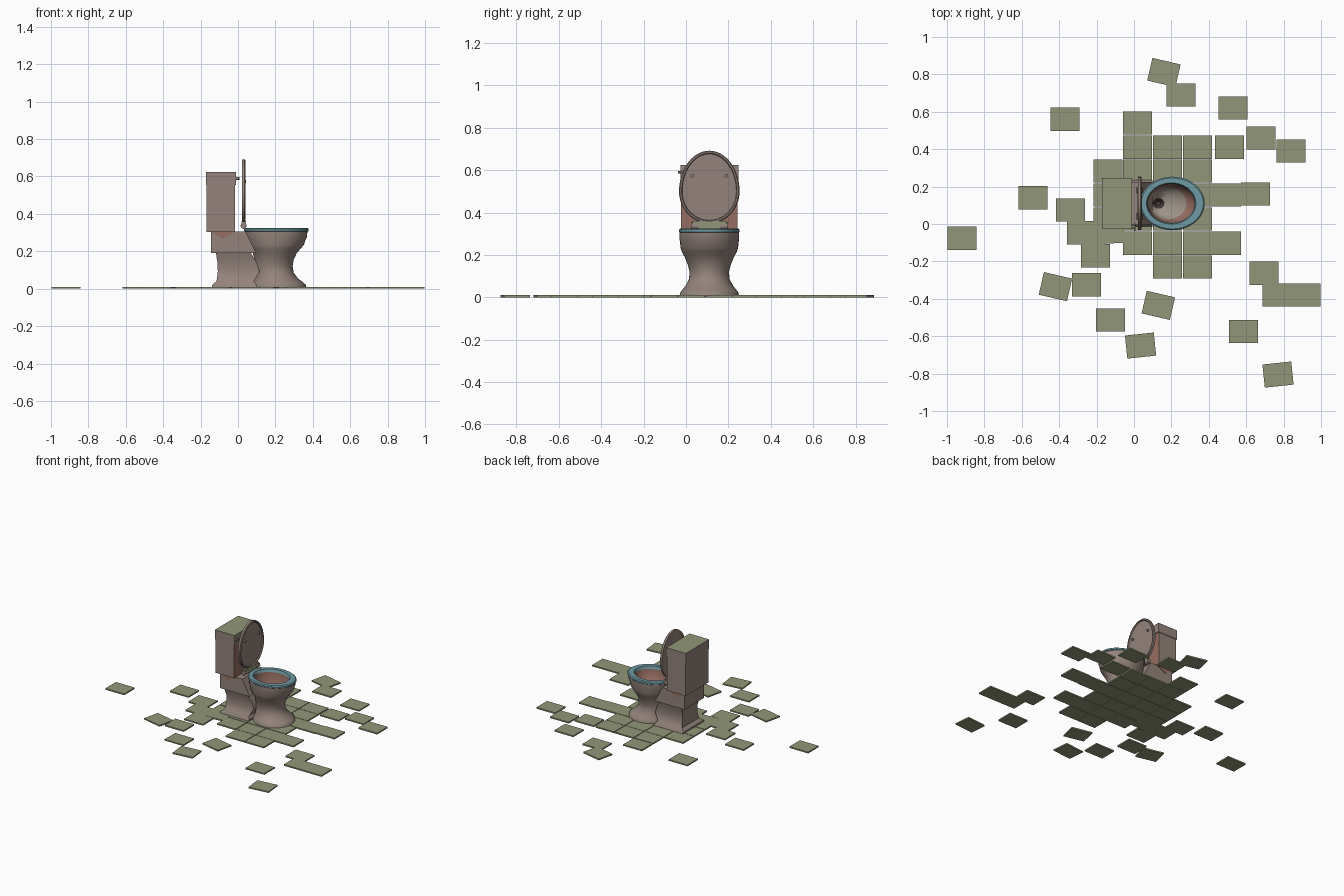
import bpy, bmesh, math
from mathutils import Matrix

if "Cube" in bpy.data.objects:
    bpy.data.objects.remove(bpy.data.objects["Cube"])

def mat(name, r, g, b):
    m = bpy.data.materials.new(name)
    lin = lambda c: ((c / 255 + 0.055) / 1.055) ** 2.4
    m.diffuse_color = (lin(r), lin(g), lin(b), 1)
    m.use_nodes = True
    m.node_tree.nodes["Principled BSDF"].inputs["Base Color"].default_value = m.diffuse_color
    return m

BODY = mat("taupe porcelain", 148, 132, 124)
OLIVE = mat("olive tile", 146, 150, 120)
BLUE = mat("blue seat", 112, 154, 164)
PINK = mat("pink brown", 150, 110, 98)
GREY = mat("pale grey", 156, 146, 136)
DARK = mat("dark drain", 70, 58, 54)
YC = 0.11  # toilet centre line

def finish(name, bm, mats, smooth=None):
    bmesh.ops.recalc_face_normals(bm, faces=bm.faces)
    me = bpy.data.meshes.new(name)
    bm.to_mesh(me)
    bm.free()
    ob = bpy.data.objects.new(name, me)
    bpy.context.collection.objects.link(ob)
    for m in mats:
        me.materials.append(m)
    if smooth:
        bpy.ops.object.select_all(action='DESELECT')
        ob.select_set(True)
        bpy.context.view_layer.objects.active = ob
        bpy.ops.object.shade_smooth_by_angle(angle=math.radians(smooth))
    return ob

def loft(name, rings, mats, index=lambda i: 0, cyclic=False, smooth=None):
    bm = bmesh.new()
    vs = [[bm.verts.new(p) for p in r] for r in rings]
    n = len(vs[0])
    for i in range(len(vs) - (0 if cyclic else 1)):
        a, b = vs[i], vs[(i + 1) % len(vs)]
        for j in range(n):
            k = (j + 1) % n
            bm.faces.new((a[j], a[k], b[k], b[j])).material_index = index(i)
    if not cyclic:
        bm.faces.new(vs[0]).material_index = index(0)
        bm.faces.new(vs[-1]).material_index = index(len(vs) - 2)
    return finish(name, bm, mats, smooth)

def oval(z, cx, rx, ry, n=40):
    return [(cx + rx * math.cos(2 * math.pi * i / n),
             YC + ry * math.sin(2 * math.pi * i / n), z) for i in range(n)]

def rect(z, x0, x1, h):
    return [(x0, YC - h, z), (x1, YC - h, z), (x1, YC + h, z), (x0, YC + h, z)]

def box(name, x0, x1, y0, y1, z0, z1, mats, rule=None):
    bm = bmesh.new()
    bmesh.ops.create_cube(bm, size=1)
    bm.transform(Matrix.Translation(((x0 + x1) / 2, (y0 + y1) / 2, (z0 + z1) / 2))
                 @ Matrix.Diagonal((x1 - x0, y1 - y0, z1 - z0, 1)))
    bm.normal_update()
    for f in bm.faces:
        f.material_index = rule(f.normal) if rule else 0
    return finish(name, bm, mats)

def rod(name, p, r, length, axis, m, n=16):
    bm = bmesh.new()
    bmesh.ops.create_cone(bm, cap_ends=True, segments=n, radius1=r, radius2=r, depth=length)
    rot = Matrix.Rotation(math.pi / 2, 4, 'Y' if axis == 'X' else 'X')
    bm.transform(Matrix.Translation(p) @ rot)
    return finish(name, bm, [m], 40)

# floor tiles: solid block on a grid (column x, row y)
tiles = []
block = {0.41: (0.02, 0.18, 0.34), 0.283: (-0.14, 0.02, 0.18, 0.34),
         0.155: (-0.14, 0.02, 0.18, 0.34, 0.495), 0.026: (-0.14, 0.02, 0.18, 0.34),
         -0.103: (0.02, 0.18, 0.34, 0.495), -0.23: (0.18, 0.34)}
for y, xs in block.items():
    tiles += [(x, y, 0) for x in xs]
# scattered tiles (x, y, turn)
tiles += [(0.16, 0.81, -13), (0.25, 0.69, 0), (-0.37, 0.56, 0), (0.53, 0.62, 0),
          (0.68, 0.46, 0), (0.84, 0.39, 0), (0.51, 0.41, 0), (0.02, 0.54, 0),
          (0.65, 0.16, 0), (-0.34, 0.075, 0), (-0.28, -0.047, 0), (-0.13, -0.042, 3),
          (-0.205, -0.17, 0), (-0.54, 0.14, 0), (-0.92, -0.076, 0), (-0.42, -0.335, -13),
          (-0.255, -0.325, 0), (-0.125, -0.513, 0), (0.035, -0.65, 6), (0.13, -0.435, -13),
          (0.695, -0.263, 0), (0.765, -0.38, 0), (0.92, -0.38, 0), (0.585, -0.575, 0),
          (0.77, -0.805, 6)]
bm = bmesh.new()
for x, y, a in tiles:
    bmesh.ops.create_cube(bm, size=1, matrix=Matrix.Translation((x, y, 0.005))
                          @ Matrix.Rotation(math.radians(a), 4, 'Z')
                          @ Matrix.Diagonal((0.155, 0.124, 0.01, 1)))
finish("floor_tiles", bm, [OLIVE])

# bowl: outside going up, then inside down to the drain
outer = [(0.005, 0.22, 0.145, 0.14), (0.022, 0.22, 0.142, 0.138), (0.035, 0.215, 0.132, 0.128),
         (0.055, 0.205, 0.115, 0.112), (0.085, 0.195, 0.103, 0.096), (0.12, 0.192, 0.1, 0.093),
         (0.155, 0.193, 0.105, 0.102), (0.19, 0.197, 0.117, 0.116), (0.215, 0.2, 0.135, 0.13),
         (0.235, 0.203, 0.15, 0.136), (0.26, 0.204, 0.156, 0.138), (0.275, 0.205, 0.163, 0.141),
         (0.306, 0.205, 0.166, 0.141)]
inner = [(0.306, 0.198, 0.13, 0.108), (0.26, 0.195, 0.126, 0.104), (0.21, 0.18, 0.1, 0.085),
         (0.18, 0.15, 0.062, 0.06), (0.165, 0.13, 0.03, 0.028), (0.15, 0.13, 0.022, 0.02),
         (0.135, 0.13, 0.012, 0.011)]
k = len(outer)
loft("bowl", [oval(*r) for r in outer + inner], [BODY, PINK, GREY, DARK],
     lambda i: 0 if i < k else 1 if i < k + 2 else 2 if i < k + 4 else 3, smooth=40)

# seat ring
loft("seat", [oval(z, c, a, b, 48) for z, c, a, b in
              [(0.305, 0.205, 0.168, 0.138), (0.309, 0.205, 0.173, 0.143),
               (0.319, 0.205, 0.173, 0.143), (0.325, 0.205, 0.166, 0.136),
               (0.325, 0.199, 0.132, 0.11), (0.305, 0.199, 0.126, 0.104)]],
     [BLUE], cyclic=True, smooth=40)

# raised seat lid: thin panel with a thicker rim, egg shaped
def egg(x, s, n=48):
    pts = []
    for i in range(n):
        t = 2 * math.pi * i / n
        c, v = math.cos(t), math.sin(t)
        z = (0.192 - s) * v if v > 0 else (0.152 - s) * v
        pts.append((x, YC + (0.143 - s) * c, 0.5 + z))
    return pts
loft("lid_panel", [egg(0.023, 0.008), egg(0.034, 0.008)], [BODY], smooth=40)
loft("lid_rim", [egg(0.022, 0), egg(0.036, 0), egg(0.041, 0.005), egg(0.041, 0.012),
                 egg(0.033, 0.016), egg(0.022, 0.016)], [BODY], cyclic=True, smooth=40)
for side in (-1, 1):
    rod("lid_bumper", (0.038, YC + side * 0.08, 0.573), 0.009, 0.012, 'X', BODY)
    rod("hinge", (0.03, YC + side * 0.07, 0.336), 0.016, 0.035, 'Y', BODY)
box("hinge_bar", 0.018, 0.042, YC - 0.08, YC + 0.08, 0.325, 0.36, [OLIVE])

# rear pedestal, lower foot and upper block
loft("pedestal_foot", [rect(*r) for r in
     [(0.008, -0.14, 0.1, 0.125), (0.02, -0.138, 0.1, 0.122), (0.04, -0.115, 0.085, 0.1),
      (0.09, -0.108, 0.115, 0.088), (0.14, -0.11, 0.1, 0.09), (0.19, -0.118, 0.07, 0.105)]],
     [BODY], smooth=35)
loft("pedestal_block", [rect(*r) for r in
     [(0.19, -0.145, 0.1, 0.115), (0.215, -0.145, 0.085, 0.115), (0.305, -0.145, 0.04, 0.115)]],
     [BODY])
# pink wedge under the tank
wedge = [(-0.14, 0.306), (-0.01, 0.306), (-0.085, 0.266)]
loft("tank_wedge", [[(x, YC + s * 0.119, z) for x, z in wedge] for s in (-1, 1)], [PINK])

# tank, its cover and the flush handle
box("tank", -0.168, -0.015, YC - 0.133, YC + 0.133, 0.304, 0.556, [BODY, PINK],
    lambda n: 1 if n.x > 0.5 else 0)
box("tank_cover", -0.172, -0.01, YC - 0.137, YC + 0.137, 0.555, 0.625, [BODY, OLIVE],
    lambda n: 1 if n.z > 0.5 else 0)
rod("handle_knob", (-0.002, -0.015, 0.59), 0.008, 0.018, 'X', BODY)
rod("handle_lever", (0.004, -0.018, 0.59), 0.005, 0.04, 'Y', BODY)
